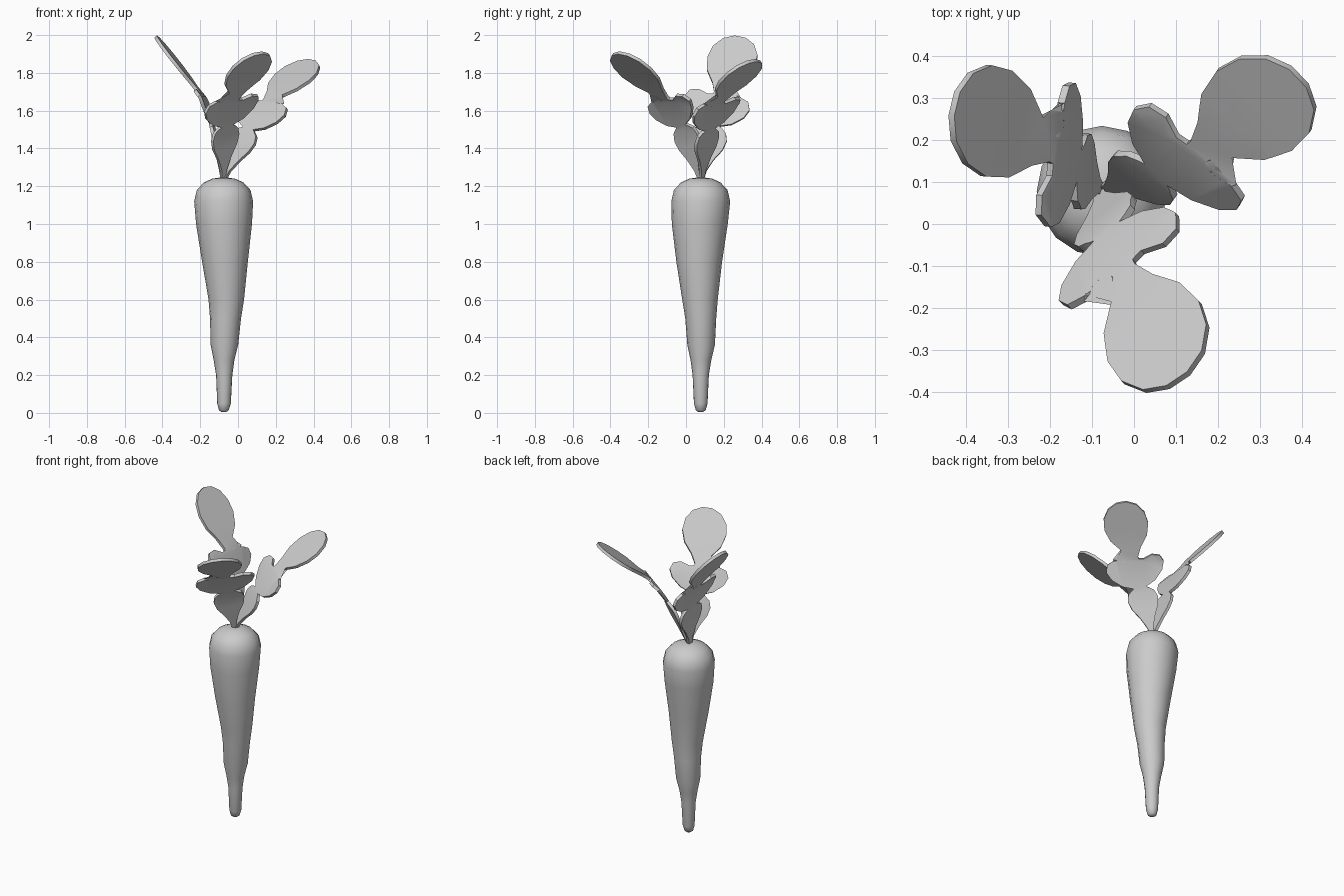
import bpy, bmesh, math
from mathutils import Vector

if "Cube" in bpy.data.objects:
    bpy.data.objects.remove(bpy.data.objects["Cube"])

BASE = Vector((-0.08, 0.08, 0))
LEAN = math.radians(13.5)


def finish(name, bm, angle):
    bmesh.ops.recalc_face_normals(bm, faces=bm.faces)
    me = bpy.data.meshes.new(name)
    bm.to_mesh(me)
    bm.free()
    ob = bpy.data.objects.new(name, me)
    bpy.context.collection.objects.link(ob)
    bpy.ops.object.select_all(action='DESELECT')
    ob.select_set(True)
    bpy.context.view_layer.objects.active = ob
    bpy.ops.object.shade_smooth_by_angle(angle=math.radians(angle))
    return ob


# Root: slightly wobbly tapered rings (z, centre x, centre y, radius)
rings = [(0.004, -.075, .078, .012), (0.014, -.075, .078, .026), (0.05, -.074, .078, .036),
         (0.2, -.073, .078, .043), (0.28, -.074, .079, .055), (0.36, -.072, .08, .073),
         (0.5, -.066, .078, .082), (0.6, -.062, .074, .094), (0.8, -.069, .07, .121),
         (1.0, -.074, .073, .148), (1.12, -.076, .078, .156), (1.18, -.076, .078, .142),
         (1.22, -.076, .078, .105), (1.24, -.076, .078, .060), (1.246, -.076, .078, .02)]
N = 16
bm = bmesh.new()
loops = [[bm.verts.new((cx + r * math.cos(2 * math.pi * i / N),
                        cy + r * math.sin(2 * math.pi * i / N), z)) for i in range(N)]
         for z, cx, cy, r in rings]
for a, b in zip(loops, loops[1:]):
    for i in range(N):
        j = (i + 1) % N
        bm.faces.new((a[i], a[j], b[j], b[i]))
bm.faces.new(loops[0])
bm.faces.new(loops[-1])
finish("carrot_root", bm, 60)

# Leaf half outline (half width, length): low lobes, middle lobes, end blade
half = [(.012, 0), (.018, .06), (.045, .125), (.08, .185), (.092, .235), (.08, .275),
        (.055, .295), (.038, .305), (.1, .33), (.155, .38), (.176, .43), (.16, .472),
        (.115, .487), (.06, .467), (.032, .475), (.032, .49), (.06, .55), (.11, .62),
        (.132, .70), (.123, .775), (.085, .835), (.03, .865)]
outline = half + [(-w, t) for w, t in reversed(half)]
KNOTS = [0, .27, .45, .6, .845]


def bend(path, b):
    # Position along the bent spine as (outward, height)
    k = 0
    while k < len(KNOTS) - 2 and b > KNOTS[k + 1]:
        k += 1
    f = (b - KNOTS[k]) / (KNOTS[k + 1] - KNOTS[k])
    (u0, z0), (u1, z1) = path[k], path[k + 1]
    return u0 + (u1 - u0) * f, z0 + (z1 - z0) * f


def leaf(name, heading, path, drift):
    bm = bmesh.new()
    c, s = math.cos(LEAN), math.sin(LEAN)
    vs = [bm.verts.new((w * c + t * s, t * c - w * s, 0)) for w, t in outline]
    bm.faces.new(vs)
    bmesh.ops.triangulate(bm, faces=bm.faces[:])
    for k in KNOTS[1:-1]:
        bmesh.ops.bisect_plane(bm, geom=bm.verts[:] + bm.edges[:] + bm.faces[:],
                               plane_co=(0, k, 0), plane_no=(0, 1, 0))
    h = math.radians(heading)
    out = Vector((math.cos(h), math.sin(h), 0))
    side = Vector((math.sin(h), -math.cos(h), 0))
    for v in bm.verts:
        u, z = bend(path, v.co.y)
        shift = Vector((*drift, 0)) * min(1, max(0, v.co.y / .45))
        v.co = BASE + out * u + side * v.co.x + Vector((0, 0, z)) + shift
    ob = finish(name, bm, 35)
    mod = ob.modifiers.new("thickness", 'SOLIDIFY')
    mod.thickness = 0.018
    mod.offset = 0
    bpy.ops.object.modifier_apply(modifier=mod.name)
    bpy.ops.object.shade_smooth_by_angle(angle=math.radians(35))


# Three leaves fanned around the crown
leaf("leaf_front", -46, [(0, 1.23), (.085, 1.50), (.18, 1.65), (.29, 1.75), (.475, 1.905)],
     (0.003, 0.027))
leaf("leaf_right", 54, [(0, 1.23), (.10, 1.48), (.20, 1.635), (.31, 1.725), (.50, 1.865)],
     (0.018, -0.012))
leaf("leaf_left", 175, [(0, 1.23), (.05, 1.50), (.105, 1.67), (.20, 1.79), (.36, 1.99)],
     (-0.01, -0.025))
